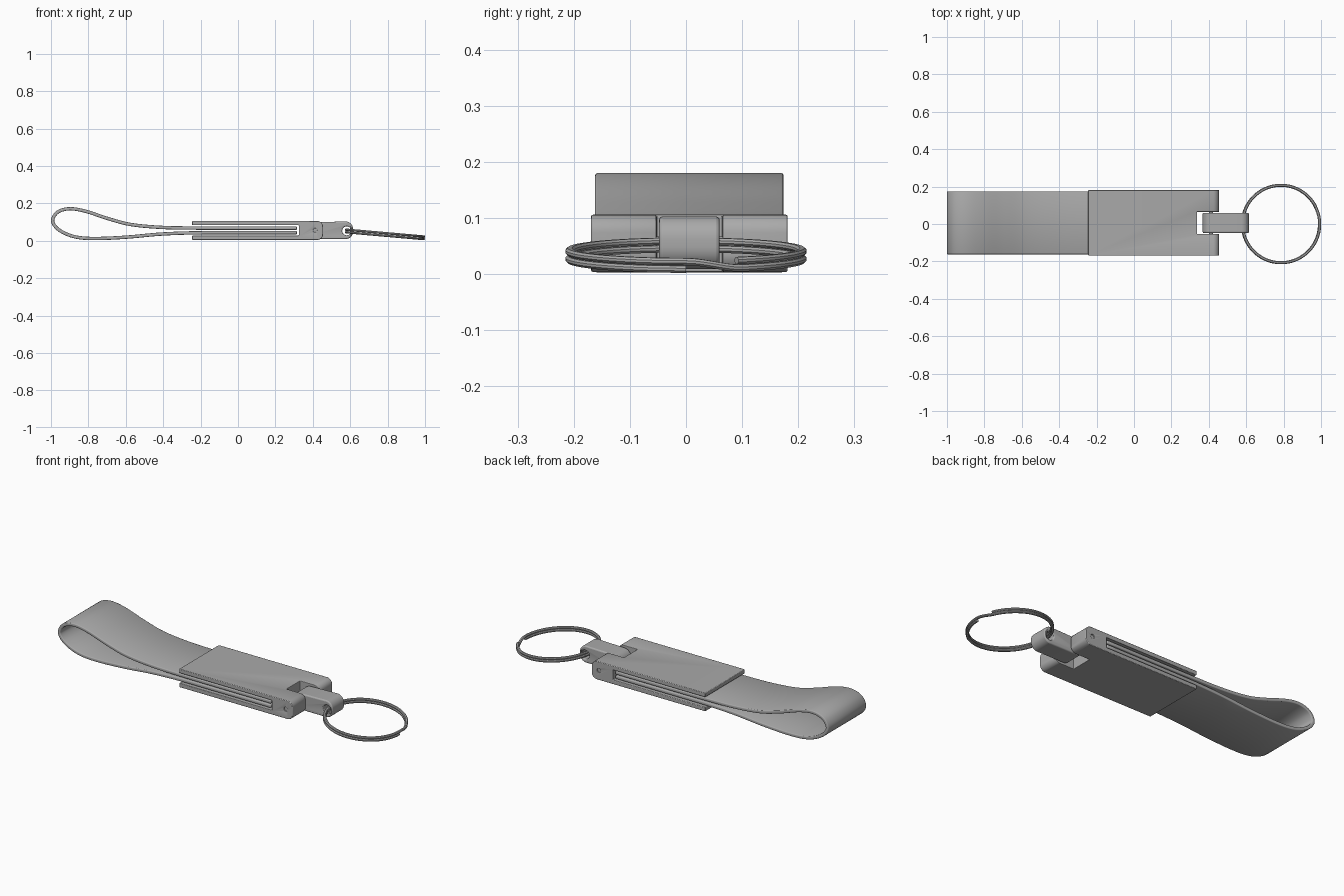
import bpy, bmesh, math
from mathutils import Vector, Matrix

if "Cube" in bpy.data.objects:
    bpy.data.objects.remove(bpy.data.objects["Cube"], do_unlink=True)

MID_Y = 0.006  # centre line of the fob across its width

grey = bpy.data.materials.new("plain grey")
grey.use_nodes = True
grey.diffuse_color = (0.4, 0.4, 0.4, 1)
grey.node_tree.nodes["Principled BSDF"].inputs["Base Color"].default_value = (0.4, 0.4, 0.4, 1)


def make(name, bm):
    bmesh.ops.recalc_face_normals(bm, faces=bm.faces[:])
    mesh = bpy.data.meshes.new(name)
    bm.to_mesh(mesh)
    bm.free()
    obj = bpy.data.objects.new(name, mesh)
    bpy.context.collection.objects.link(obj)
    mesh.materials.append(grey)
    return obj


def extrude_profile(name, points, width):
    """Side outline (x, z) pulled across y."""
    bm = bmesh.new()
    face = bm.faces.new([bm.verts.new((x, MID_Y - width / 2, z)) for x, z in points])
    res = bmesh.ops.extrude_face_region(bm, geom=[face])
    moved = [v for v in res["geom"] if isinstance(v, bmesh.types.BMVert)]
    bmesh.ops.translate(bm, verts=moved, vec=(0, width, 0))
    return make(name, bm)


def arc(cx, cz, r, start, end, n=8):
    angles = [math.radians(start + (end - start) * i / n) for i in range(n + 1)]
    return [(cx + r * math.cos(a), cz + r * math.sin(a)) for a in angles]


def cut(obj, cutter):
    cutter.hide_render = True
    cutter.hide_viewport = True
    mod = obj.modifiers.new("cut", "BOOLEAN")
    mod.operation = "DIFFERENCE"
    mod.solver = "EXACT"
    mod.object = cutter


def bevel(obj, width, segments=2):
    mod = obj.modifiers.new("bevel", "BEVEL")
    mod.width = width
    mod.segments = segments
    mod.limit_method = "ANGLE"
    mod.angle_limit = math.radians(50)


def smooth(obj):
    bpy.ops.object.select_all(action="DESELECT")
    obj.select_set(True)
    bpy.context.view_layer.objects.active = obj
    bpy.ops.object.shade_smooth_by_angle(angle=math.radians(35))


# Clamp body: two plates joined at the hinge end, with a fork notch
BACK, END, LOW, HIGH = -0.245, 0.455, 0.004, 0.106
SLOT_END, SLOT_LOW, SLOT_HIGH = 0.325, 0.027, 0.083
outline = [(BACK, LOW)]
outline += arc(END - 0.032, LOW + 0.032, 0.032, -90, 0)
outline += arc(END - 0.032, HIGH - 0.032, 0.032, 0, 90)
outline += [(BACK, HIGH), (BACK, SLOT_HIGH), (SLOT_END, SLOT_HIGH),
            (SLOT_END, SLOT_LOW), (BACK, SLOT_LOW)]
body = extrude_profile("clamp_body", outline, 0.35)
notch = extrude_profile("notch_cutter", [(0.337, -0.1), (0.6, -0.1), (0.6, 0.2), (0.337, 0.2)], 0.118)
pin_hole = extrude_profile("pin_hole_cutter", arc(0.412, 0.056, 0.011, 0, 345, 23), 0.5)
cut(body, notch)
cut(body, pin_hole)
bevel(body, 0.003)
smooth(body)

# Hinge pin, slightly recessed in the ears
pin = extrude_profile("hinge_pin", arc(0.412, 0.056, 0.0112, 0, 345, 23), 0.338)
smooth(pin)

# Swivel link between the fork and the ring
link_outline = arc(0.412, 0.054, 0.045, 90, 270, 16)
link_outline += arc(0.575, 0.049, 0.04, -90, 0)
link_outline += arc(0.575, 0.063, 0.04, 0, 90)
link = extrude_profile("swivel_link", link_outline, 0.108)
ring_hole = extrude_profile("ring_hole_cutter", arc(0.581, 0.053, 0.024, 0, 345, 23), 0.3)
cut(link, ring_hole)
bevel(link, 0.012, 3)
smooth(link)

# Folded strap: one sheet running out, round the loop and back
knots = [(0.315, 0.043), (0.0, 0.043), (-0.25, 0.042), (-0.42, 0.035), (-0.6, 0.019),
         (-0.78, 0.012), (-0.88, 0.023), (-0.96, 0.06), (-0.991, 0.105), (-0.967, 0.151),
         (-0.905, 0.171), (-0.82, 0.159), (-0.7, 0.12), (-0.58, 0.088), (-0.42, 0.072),
         (-0.25, 0.068), (0.0, 0.067), (0.315, 0.067)]


def spline(points, steps):
    pts = [Vector(p) for p in points]
    pts = [pts[0]] + pts + [pts[-1]]
    out = []
    for a, b, c, d in zip(pts, pts[1:], pts[2:], pts[3:]):
        # non-uniform tangents keep the curve calm between uneven knots
        ab, bc, cd = (b - a).length, (c - b).length, (d - c).length
        t1 = (c - a) * (bc / (ab + bc))
        t2 = (d - b) * (bc / (bc + cd))
        for i in range(steps):
            t = i / steps
            out.append(b * (2*t**3 - 3*t**2 + 1) + t1 * (t**3 - 2*t**2 + t)
                       + c * (3*t**2 - 2*t**3) + t2 * (t**3 - t**2))
    return out + [pts[-1]]


bm = bmesh.new()
rows = [[bm.verts.new((p.x, MID_Y + s * 0.168, p.y)) for s in (-1, 1)]
        for p in spline(knots, 6)]
for (a, b), (c, d) in zip(rows, rows[1:]):
    bm.faces.new((a, b, d, c))
strap = make("strap_loop", bm)
solid = strap.modifiers.new("thickness", "SOLIDIFY")
solid.thickness = 0.018
solid.offset = 0
bevel(strap, 0.004)
smooth(strap)

# Split ring: two stacked turns with a step, tilted down towards its far side
RADIUS, SECTION_W, SECTION_H, LIFT = 0.207, 0.016, 0.0125, 0.0068
STEP, TURNS = 0.5, 4 * math.pi - 0.45
tilt = Matrix.Translation((0.786, 0, 0.034)) @ Matrix.Rotation(0.088, 4, "Y")
corner = 0.004
w, h = SECTION_W / 2, SECTION_H / 2
section = [(sx * x, sz * z) for sx, sz, pts in (
    (1, 1, [(w, h - corner), (w - corner, h)]), (-1, 1, [(w - corner, h), (w, h - corner)]),
    (-1, -1, [(w, h - corner), (w - corner, h)]), (1, -1, [(w - corner, h), (w, h - corner)]))
    for x, z in pts]
bm = bmesh.new()
loops = []
count = 192
for i in range(count + 1):
    a = TURNS * i / count
    t = min(1, max(0, (a - (2 * math.pi - STEP)) / STEP))
    rise = LIFT * (2 * t * t * (3 - 2 * t) - 1)
    loops.append([bm.verts.new(tilt @ Vector(((RADIUS + x) * math.cos(a),
                  -(RADIUS + x) * math.sin(a), z + rise))) for x, z in section])
for p, q in zip(loops, loops[1:]):
    for k in range(len(section)):
        n = (k + 1) % len(section)
        bm.faces.new((p[k], p[n], q[n], q[k]))
bm.faces.new(loops[0])
bm.faces.new(loops[-1])
ring = make("split_ring", bm)
smooth(ring)
